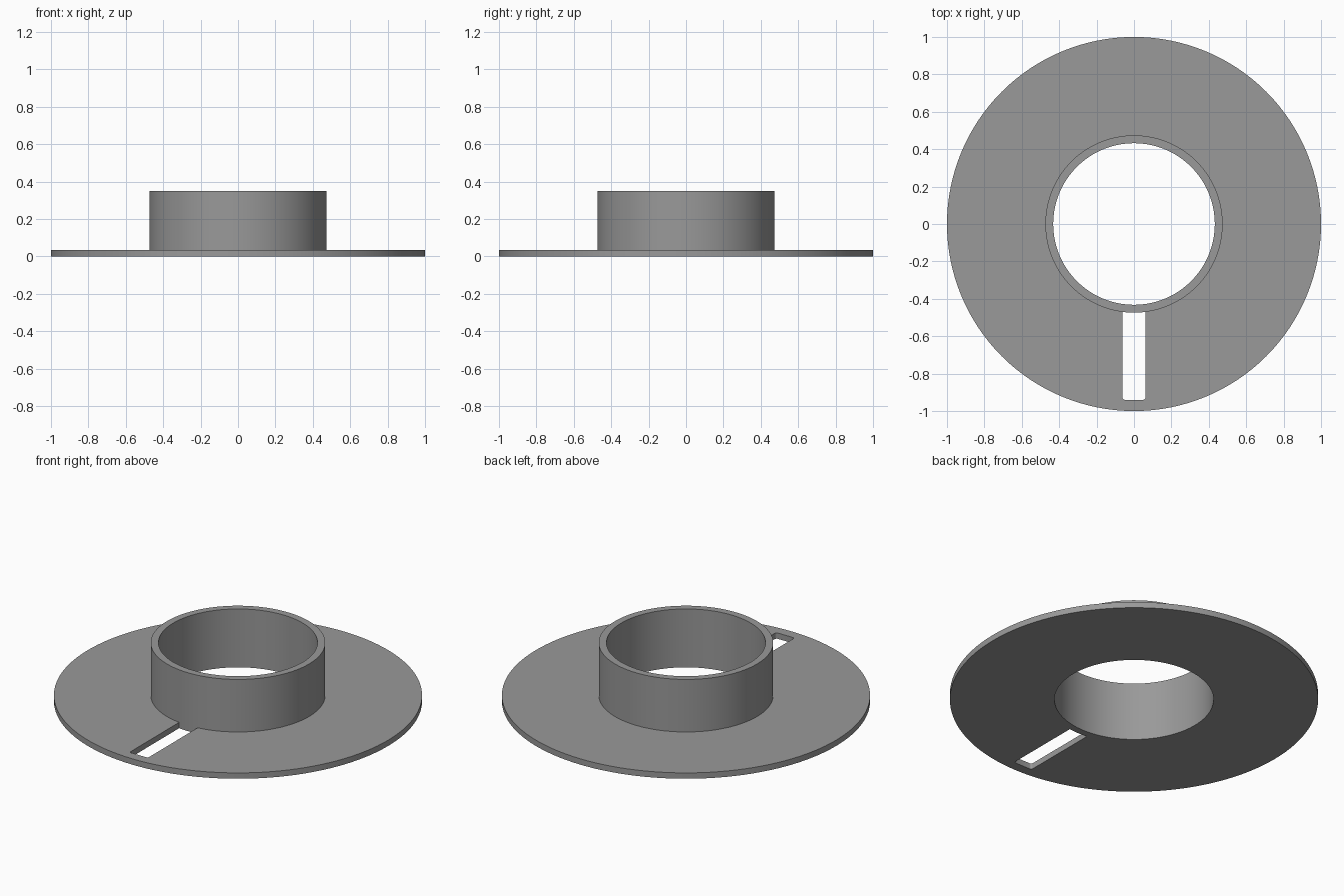
import bpy, bmesh, math

if "Cube" in bpy.data.objects:
    bpy.data.objects.remove(bpy.data.objects["Cube"])

R_OUT, R_COL, R_IN = 1.0, 0.474, 0.432   # flange, collar, bore radii
T, H = 0.035, 0.35                       # flange thickness, total height
SW, SEND, FIL = 0.061, -0.94, 0.012      # slot half width, outer end, corner radius
N = 128

bm = bmesh.new()


def arc(r, a0, a1, n, cx=0.0, cy=0.0):
    return [(cx + r * math.cos(a0 + (a1 - a0) * i / n),
             cy + r * math.sin(a0 + (a1 - a0) * i / n)) for i in range(n + 1)]


def wall(pts, z0, z1, closed=False):
    """Vertical strip of quads along a path."""
    lo = [bm.verts.new((x, y, z0)) for x, y in pts]
    hi = [bm.verts.new((x, y, z1)) for x, y in pts]
    n = len(pts)
    for i in range(n if closed else n - 1):
        j = (i + 1) % n
        bm.faces.new((lo[i], lo[j], hi[j], hi[i]))


def sheet(outer, inner, z):
    """Flat face between two closed outlines."""
    edges = []
    for pts in (outer, inner):
        vs = [bm.verts.new((x, y, z)) for x, y in pts]
        edges += [bm.edges.new((vs[i], vs[(i + 1) % len(vs)])) for i in range(len(vs))]
    bmesh.ops.triangle_fill(bm, use_beauty=True, edges=edges, normal=(0, 0, 1))


# Outlines: the collar circle is split where the slot meets it
half = math.asin(SW / R_COL)
down = -math.pi / 2
big = arc(R_COL, down + half, down + 2 * math.pi - half, N)
small = arc(R_COL, down - half, down + half, 6)
collar = big + small[1:-1]
outer = arc(R_OUT, 0, 2 * math.pi, N)[:-1]
bore = arc(R_IN, 0, 2 * math.pi, N)[:-1]
slot = ([big[-1]]
        + arc(FIL, math.pi, 1.5 * math.pi, 4, -SW + FIL, SEND + FIL)
        + arc(FIL, 1.5 * math.pi, 2 * math.pi, 4, SW - FIL, SEND + FIL)
        + [big[0]])
keyhole = big + slot[1:-1]

# Flange with slot
sheet(outer, keyhole, T)
sheet(outer, keyhole, 0)
wall(outer, 0, T, True)
wall(slot, 0, T)

# Collar tube, running down to the base
wall(collar, T, H, True)
wall(small, 0, T)
wall(bore, 0, H, True)
sheet(collar, bore, H)
sheet(collar, bore, 0)

bmesh.ops.remove_doubles(bm, verts=bm.verts[:], dist=1e-5)
bmesh.ops.recalc_face_normals(bm, faces=bm.faces[:])

mesh = bpy.data.meshes.new("flanged_collar")
bm.to_mesh(mesh)
bm.free()
obj = bpy.data.objects.new("flanged_collar", mesh)
bpy.context.collection.objects.link(obj)

grey = bpy.data.materials.new("plain grey")
grey.diffuse_color = (0.32, 0.32, 0.32, 1)
grey.use_nodes = True
grey.node_tree.nodes["Principled BSDF"].inputs["Base Color"].default_value = grey.diffuse_color
mesh.materials.append(grey)

bpy.context.view_layer.objects.active = obj
obj.select_set(True)
bpy.ops.object.shade_smooth_by_angle(angle=math.radians(30))
